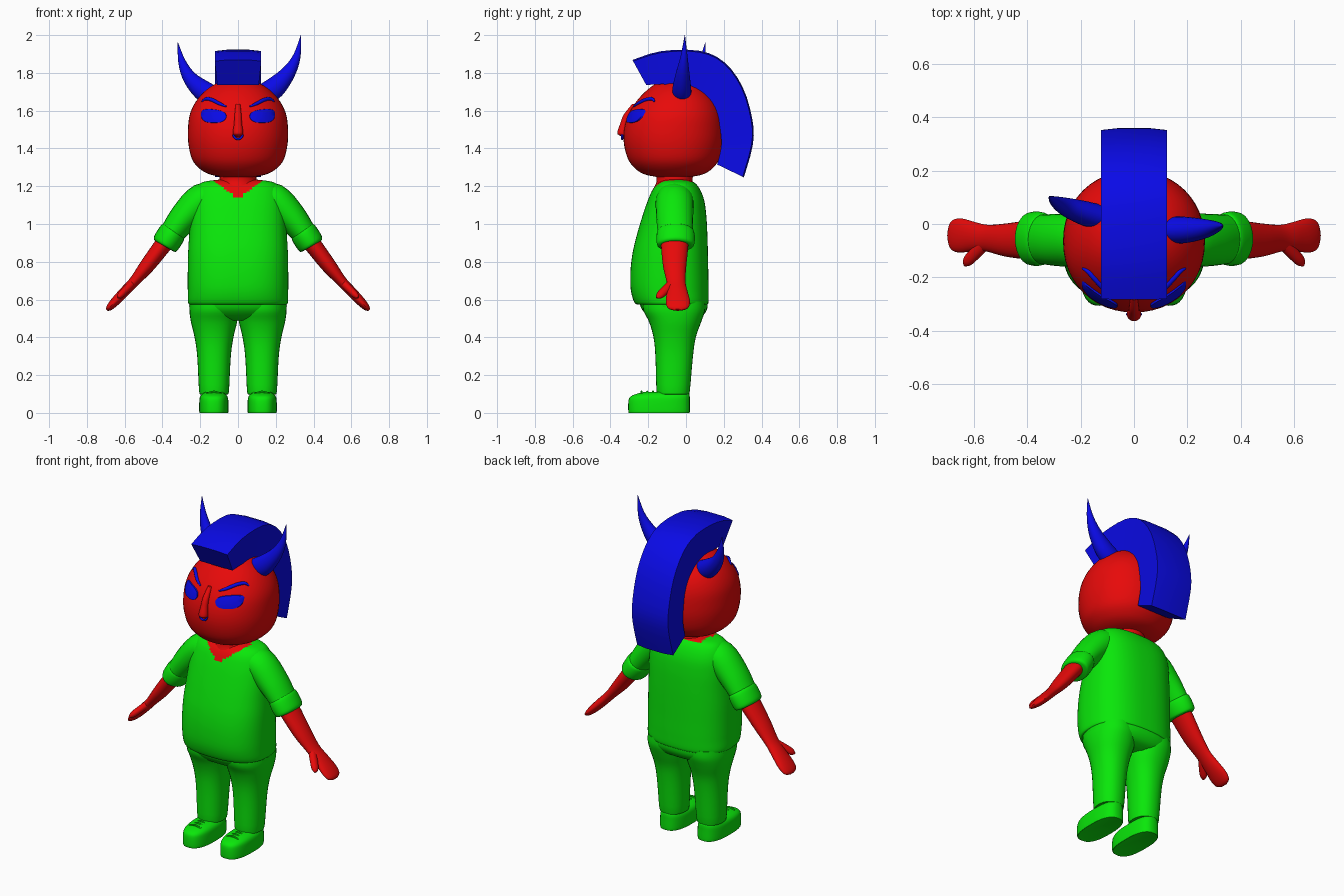
import bpy, bmesh, math
from mathutils import Vector
from mathutils.bvhtree import BVHTree


def material(name, rgb):
    m = bpy.data.materials.new(name)
    m.diffuse_color = (*rgb, 1)
    return m


RED = material("red_skin", (0.8, 0.003, 0.003))
GREEN = material("green_cloth", (0.003, 0.8, 0.003))
BLUE = material("blue_hair", (0.003, 0.003, 0.8))


def finish(name, bm, mats, rule=None, angle=40):
    bmesh.ops.recalc_face_normals(bm, faces=bm.faces)
    if rule:
        for f in bm.faces:
            f.material_index = rule(f.calc_center_median())
    me = bpy.data.meshes.new(name)
    bm.to_mesh(me)
    bm.free()
    for m in mats:
        me.materials.append(m)
    me.shade_smooth()
    me.set_sharp_from_angle(angle=math.radians(angle))
    ob = bpy.data.objects.new(name, me)
    bpy.context.collection.objects.link(ob)
    return ob


def smooth_path(pts, sub):
    """Catmull-Rom interpolation of tuples of any length."""
    p = [pts[0]] + list(pts) + [pts[-1]]
    out = []
    for i in range(1, len(p) - 2):
        for k in range(sub):
            t = k / sub
            out.append([0.5 * (2 * b + (c - a) * t + (2 * a - 5 * b + 4 * c - d) * t * t
                               + (3 * b - a - 3 * c + d) * t ** 3)
                        for a, b, c, d in zip(*p[i - 1:i + 3])])
    return out + [list(pts[-1])]


def skin(bm, rings):
    rows = [[bm.verts.new(v) for v in r] for r in rings]
    n = len(rows[0])
    for a, b in zip(rows, rows[1:]):
        for i in range(n):
            j = (i + 1) % n
            bm.faces.new((a[i], a[j], b[j], b[i]))
    bm.faces.new(rows[0])
    bm.faces.new(rows[-1])


def tube(name, pts, mats, sub=4, seg=24, n=2.0, flat=False, side=1, rule=None):
    """Loft along points (x, y, z, radius along y, radius across)."""
    path = smooth_path(pts, sub)
    rings = []
    for i, p in enumerate(path):
        c = Vector(p[:3])
        t = Vector((0, 0, 1))
        if not flat:
            t = (Vector(path[min(i + 1, len(path) - 1)][:3]) - Vector(path[max(i - 1, 0)][:3])).normalized()
        u = Vector((0, 1, 0))
        u = (u - t * u.dot(t)).normalized()
        v = t.cross(u)
        ring = []
        for k in range(seg):
            a = 2 * math.pi * k / seg
            ca, sa = math.cos(a), math.sin(a)
            w = c + u * math.copysign(abs(ca) ** (2 / n), ca) * p[3] \
                + v * math.copysign(abs(sa) ** (2 / n), sa) * p[4]
            ring.append((w.x * side, w.y, w.z))
        rings.append(ring)
    bm = bmesh.new()
    skin(bm, rings)
    return finish(name, bm, mats, rule)


def stack(name, rows, mats, x=0, **kw):
    """Vertical loft from rows (z, half width, front y, back y)."""
    return tube(name, [(x, (f + b) / 2, z, (b - f) / 2, w) for z, w, f, b in rows],
                mats, flat=True, **kw)


# Head and neck
head = stack("head", [(1.25, .09, -.16, .03), (1.263, .15, -.22, .09), (1.29, .2, -.265, .135),
                      (1.34, .242, -.305, .175), (1.42, .262, -.328, .197), (1.5, .265, -.328, .2),
                      (1.58, .255, -.305, .19), (1.65, .222, -.262, .16), (1.71, .168, -.205, .105),
                      (1.75, .1, -.145, .035), (1.768, .02, -.075, -.04)], [RED], seg=48, n=2.1)
stack("neck", [(1.19, .115, -.17, .045), (1.23, .098, -.155, .035), (1.28, .1, -.16, .04)], [RED])


# Shirt, with the open V neck in skin colour
def neckline(c):
    opening = c.y < -.06 and c.z > 1.135 + .72 * abs(c.x)
    return 1 if opening or (c.z > 1.222 and abs(c.x) < .12) else 0


stack("shirt", [(.578, .24, -.24, .1), (.58, .263, -.27, .118), (.65, .266, -.292, .12),
                (.75, .266, -.294, .118), (.85, .264, -.282, .116), (.95, .258, -.258, .113),
                (1.05, .252, -.228, .107), (1.13, .243, -.2, .095), (1.19, .222, -.172, .07),
                (1.222, .185, -.14, .04), (1.235, .1, -.11, .0)],
      [GREEN, RED], seg=96, n=2.5, sub=6, rule=neckline)

# Trouser seat
stack("trouser_seat", [(.49, .15, -.15, .04), (.51, .225, -.195, .085), (.55, .256, -.235, .112),
                       (.6, .256, -.25, .115)], [GREEN], seg=48, n=2.4)

for s, label in ((1, "left"), (-1, "right")):
    # Trouser leg
    leg = [(.105, .07, -.145, .01), (.115, .079, -.156, .02), (.3, .089, -.162, .037),
           (.4, .103, -.172, .052), (.48, .122, -.195, .08), (.54, .13, -.225, .1), (.59, .128, -.23, .1)]
    stack(label + "_trouser_leg", leg, [GREEN], x=.127, side=s, n=2.2, seg=32)
    # Shoe with laces
    stack(label + "_shoe", [(0, .07, -.298, .014), (.004, .077, -.305, .02), (.06, .077, -.305, .02),
                            (.085, .073, -.295, .02), (.1, .062, -.265, .018), (.11, .045, -.225, .01)],
          [GREEN], x=.128, side=s, n=2.6, seg=40)
    for i in range(3):
        y = -.235 + .03 * i
        tube(label + "_shoe_lace", [(.09, y, .1, .006, .006), (.128, y, .112, .006, .006),
                                    (.166, y, .1, .006, .006)], [GREEN], side=s, seg=8)
    # Sleeve and rolled cuff
    tube(label + "_sleeve", [(.11, -.06, 1.13, .09, .08), (.19, -.06, 1.125, .1, .09),
                             (.28, -.06, 1.04, .098, .08), (.35, -.057, .95, .092, .066)], [GREEN], side=s)
    tube(label + "_cuff", [(.339, -.055, .967, .086, .06), (.345, -.055, .958, .098, .071),
                           (.365, -.055, .925, .102, .074), (.387, -.055, .892, .098, .07),
                           (.392, -.055, .884, .084, .056)], [GREEN], side=s)
    # Arm running into a flat hand, and thumb
    tube(label + "_arm", [(.355, -.06, .94, .07, .05), (.4, -.06, .885, .072, .046),
                          (.48, -.06, .78, .062, .04), (.55, -.053, .695, .05, .028),
                          (.6, -.047, .642, .055, .027), (.65, -.043, .59, .064, .024),
                          (.682, -.043, .557, .054, .017), (.695, -.043, .545, .02, .006)], [RED], side=s)
    tube(label + "_thumb", [(.55, -.065, .695, .024, .02), (.59, -.105, .655, .024, .02),
                            (.622, -.138, .623, .021, .017), (.634, -.155, .61, .006, .005)],
         [RED], side=s, seg=16)

# Horns, each with its own tilt
tube("left_horn", [(.13, -.022, 1.68, .05, .058), (.195, -.022, 1.722, .049, .057),
                   (.268, -.017, 1.803, .035, .038), (.312, -.01, 1.89, .018, .02),
                   (.333, -.006, 2.0, .001, .001)], [BLUE])
tube("right_horn", [(-.13, .025, 1.675, .047, .055), (-.19, .042, 1.71, .045, .054),
                    (-.256, .065, 1.775, .034, .037), (-.297, .086, 1.86, .018, .02),
                    (-.318, .103, 1.96, .001, .001)], [BLUE])

# Mohawk crest: sections (outer y, outer z, inner y, inner z)
crest = smooth_path([(-.28, 1.862, -.21, 1.735), (-.13, 1.908, -.12, 1.74), (.07, 1.91, .03, 1.725),
                     (.2, 1.85, .11, 1.67), (.295, 1.72, .165, 1.58), (.345, 1.55, .185, 1.47),
                     (.347, 1.42, .185, 1.4), (.3, 1.25, .165, 1.315)], 3)
bm = bmesh.new()
rings = []
for oy, oz, iy, iz in crest:
    d = Vector((0, oy - iy, oz - iz)).normalized() * .009
    rings.append([(-.123, oy, oz), (-.06, oy + d.y * .8, oz + d.z * .8), (.06, oy + d.y * .8, oz + d.z * .8),
                  (.123, oy, oz), (.11, iy, iz), (-.11, iy, iz)])
skin(bm, rings)
finish("mohawk", bm, [BLUE])

# Face details laid on the head surface
hb = bmesh.new()
hb.from_mesh(head.data)
surface = BVHTree.FromBMesh(hb)
hb.free()


def face_y(x, z):
    return surface.ray_cast(Vector((x, -1, z)), Vector((0, 1, 0)))[0].y


for s, label in ((1, "left"), (-1, "right")):
    # Eye plate: rounded below, slanted and flatter on top
    bm = bmesh.new()
    rings = []
    for scale, lift in ((1, -.004), (.97, .008), (.65, .009), (.3, .009), (.05, .009)):
        ring = []
        for k in range(32):
            a = 2 * math.pi * k / 32
            ca, sa = math.cos(a), math.sin(a)
            dx = .068 * math.copysign(abs(ca) ** .75, ca) * scale
            dz = (.03 if sa > 0 else .042) * math.copysign(abs(sa) ** .8, sa) * scale
            x, z = .128 + dx, 1.577 + dz + .12 * dx * (sa > 0)
            ring.append((s * x, face_y(x, z) - lift, z))
        rings.append(ring)
    skin(bm, rings)
    finish(label + "_eye", bm, [BLUE])
    # Arched brow
    brow = [(.062, 1.622, .004), (.1, 1.638, .009), (.14, 1.658, .01), (.17, 1.662, .009), (.192, 1.648, .004)]
    tube(label + "_brow", [(x, face_y(x, z) - .002, z, r, r) for x, z, r in brow], [BLUE], side=s, seg=12)

# Nose and nose ring
tube("nose", [(0, -.318, 1.46, .012, .014), (0, -.332, 1.472, .026, .025), (0, -.337, 1.488, .026, .027),
              (0, -.328, 1.53, .021, .021), (0, -.31, 1.58, .019, .018), (0, -.27, 1.635, .015, .012)],
     [RED], flat=True)
ring = []
for k in range(13):
    a = math.pi * (1 + k / 12)
    ring.append((.024 * math.cos(a), -.338, 1.474 + .024 * math.sin(a), .006, .006))
tube("nose_ring", ring, [BLUE], sub=1, seg=10)
